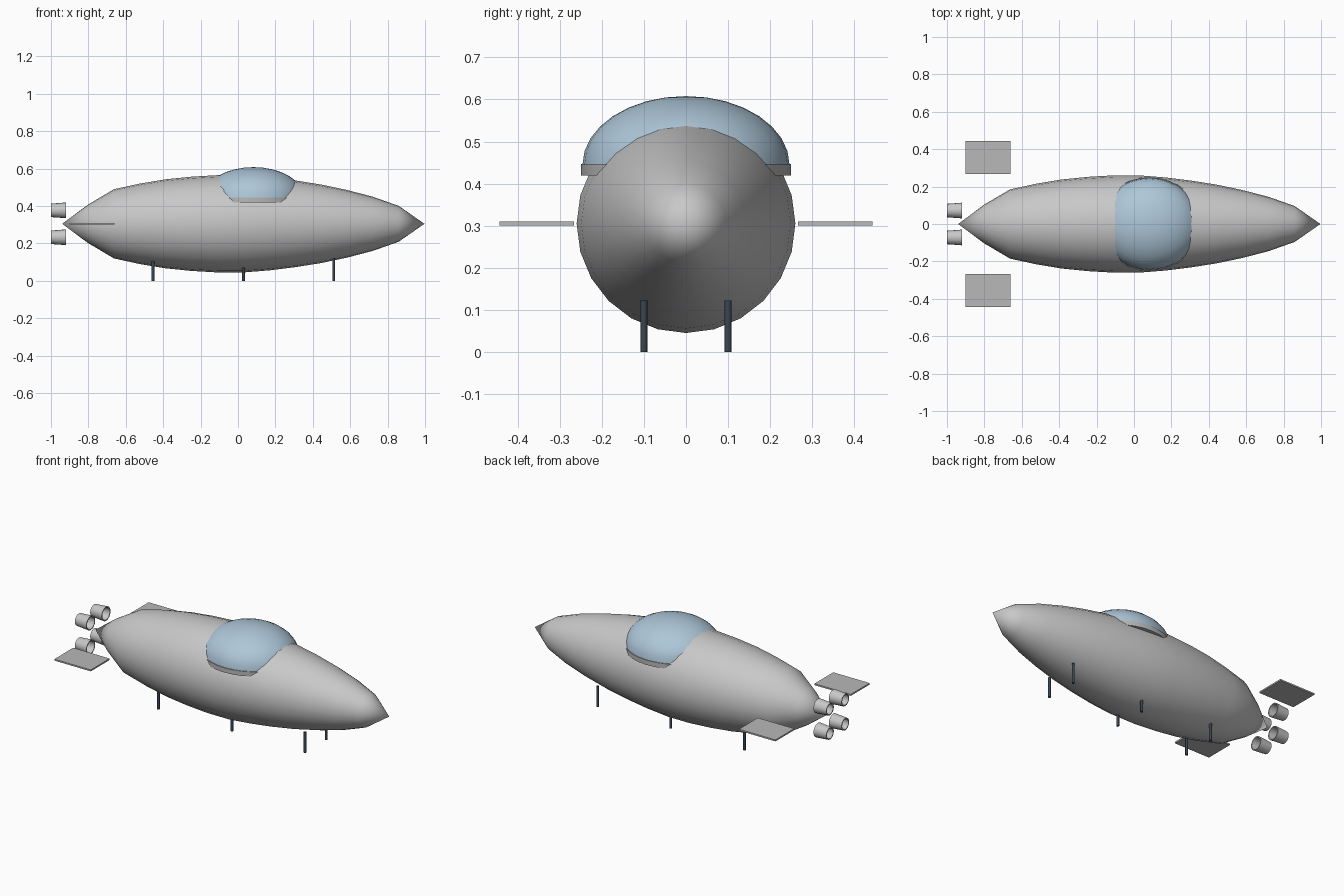
import bpy, bmesh, math
from mathutils import Matrix, Vector

if "Cube" in bpy.data.objects:
    bpy.data.objects.remove(bpy.data.objects["Cube"])


def material(name, rgb):
    m = bpy.data.materials.new(name)
    m.diffuse_color = (*rgb, 1)
    m.use_nodes = True
    m.node_tree.nodes["Principled BSDF"].inputs["Base Color"].default_value = m.diffuse_color
    return m


HULL = material("light grey", (0.58, 0.58, 0.58))
METAL = material("mid grey", (0.48, 0.48, 0.48))
GLASS = material("pale blue", (0.42, 0.57, 0.69))
DARK = material("dark slate", (0.045, 0.06, 0.08))


def finish(name, bm, mat, smooth=True):
    bmesh.ops.remove_doubles(bm, verts=bm.verts, dist=1e-5)
    bmesh.ops.recalc_face_normals(bm, faces=bm.faces)
    me = bpy.data.meshes.new(name)
    bm.to_mesh(me)
    bm.free()
    me.materials.append(mat)
    ob = bpy.data.objects.new(name, me)
    bpy.context.collection.objects.link(ob)
    if smooth:
        bpy.context.view_layer.objects.active = ob
        ob.select_set(True)
        bpy.ops.object.shade_smooth_by_angle(angle=math.radians(40))
        ob.select_set(False)
    return ob


def revolve(name, profile, centre, sides, mat, closed=False):
    """Spin (x, radius) points around an x-direction axis."""
    bm = bmesh.new()
    vs = [bm.verts.new((x, 0, r)) for x, r in profile]
    edges = [bm.edges.new(p) for p in zip(vs, vs[1:])]
    if closed:
        edges.append(bm.edges.new((vs[-1], vs[0])))
    bmesh.ops.spin(bm, geom=vs + edges, cent=(0, 0, 0), axis=(1, 0, 0),
                   angle=math.tau, steps=sides, use_duplicate=False)
    bmesh.ops.translate(bm, verts=bm.verts, vec=centre)
    return finish(name, bm, mat)


def cylinder(name, loc, scale, sides, mat):
    bm = bmesh.new()
    bmesh.ops.create_cone(bm, cap_ends=True, segments=sides, radius1=1, radius2=1, depth=1,
                          matrix=Matrix.LocRotScale(Vector(loc), None, Vector(scale)))
    return finish(name, bm, mat)


AXIS = 0.305

# Hull: pointed spindle with evenly spaced rings
radii = [0, .103, .185, .215, .238, .252, .26, .26, .249, .232, .21, .181, .145, .096, 0]
step = 1.937 / (len(radii) - 1)
revolve("hull", [(-0.94 + i * step, r) for i, r in enumerate(radii)], (0, 0, AXIS), 24, HULL)

# Canopy: upper half of an ellipsoid sunk into the hull
bm = bmesh.new()
bmesh.ops.create_uvsphere(bm, u_segments=32, v_segments=16, radius=1)
bmesh.ops.bisect_plane(bm, geom=bm.verts[:] + bm.edges[:] + bm.faces[:], dist=1e-4,
                       plane_co=(0, 0, 0), plane_no=(0, 0, 1), clear_inner=True)
bmesh.ops.transform(bm, verts=bm.verts, matrix=Matrix.LocRotScale(
    Vector((0.083, 0, 0.445)), None, Vector((0.27, 0.246, 0.163))))
finish("canopy", bm, GLASS)

# Canopy rim
cylinder("canopy_rim", (0.083, 0, 0.433), (0.275, 0.25, 0.028), 32, METAL)

# Tail fins
for side, tag in ((1, "left"), (-1, "right")):
    bm = bmesh.new()
    bmesh.ops.create_cube(bm, size=1, matrix=Matrix.LocRotScale(
        Vector((-0.78, side * 0.355, AXIS)), None, Vector((0.24, 0.177, 0.009))))
    finish(tag + "_fin", bm, METAL, smooth=False)

# Four open, slightly flared thruster tubes
tube = [(-1.0, .036), (-.92, .042), (-.92, .036), (-1.0, .030)]
for y in (-.072, .072):
    for z in (-.072, .072):
        revolve("thruster", tube, (0, y, AXIS + z), 16, HULL, closed=True)

# Six landing legs
for x in (-0.455, 0.03, 0.512):
    for y in (-0.1, 0.1):
        cylinder("landing_leg", (x, y, 0.061), (0.008, 0.008, 0.122), 10, DARK)
